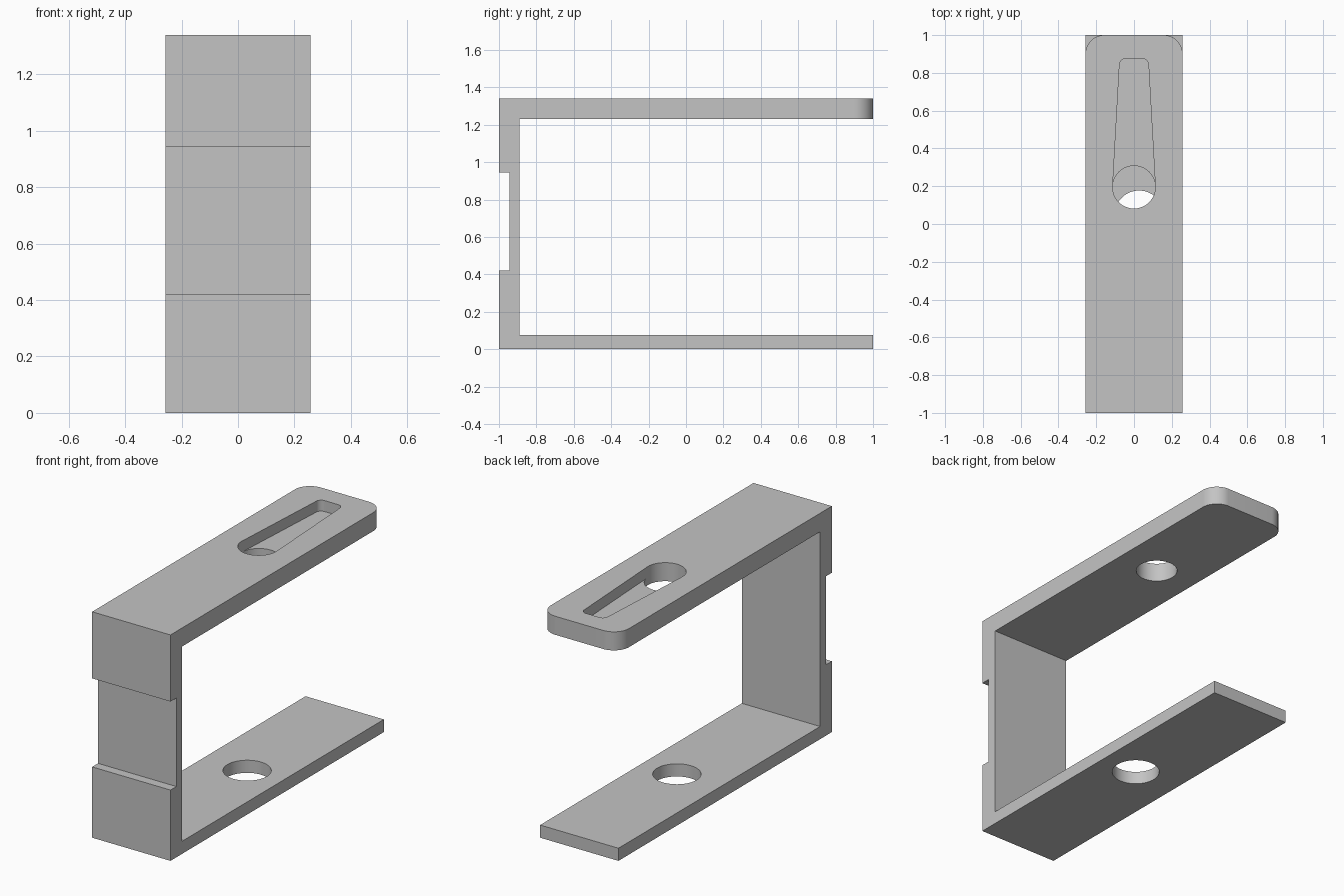
import bpy, bmesh, math
from mathutils import Vector

cube = bpy.data.objects.get("Cube")
if cube:
    bpy.data.objects.remove(cube, do_unlink=True)

HALF_WIDTH = 0.257
HEIGHT = 1.34

grey = bpy.data.materials.new("plain grey")
grey.use_nodes = True
colour = (0.55, 0.55, 0.55, 1)
grey.diffuse_color = colour
grey.node_tree.nodes["Principled BSDF"].inputs["Base Color"].default_value = colour


def prism(name, outline, offset, round_edge=None, radius=0.0):
    """Extrude a closed outline by offset; optionally round the edges picked by round_edge."""
    bm = bmesh.new()
    face = bm.faces.new([bm.verts.new(p) for p in outline])
    swept = bmesh.ops.extrude_face_region(bm, geom=[face])["geom"]
    bmesh.ops.translate(bm, vec=offset,
                        verts=[g for g in swept if isinstance(g, bmesh.types.BMVert)])
    bmesh.ops.recalc_face_normals(bm, faces=bm.faces)
    if round_edge:
        picked = [e for e in bm.edges if round_edge(e)]
        bmesh.ops.bevel(bm, geom=picked, offset=radius, segments=20,
                        profile=0.5, affect='EDGES')
    mesh = bpy.data.meshes.new(name)
    bm.to_mesh(mesh)
    bm.free()
    mesh.materials.append(grey)
    obj = bpy.data.objects.new(name, mesh)
    bpy.context.collection.objects.link(obj)
    return obj


def disc(x, y, z, r, count=96):
    turn = 2 * math.pi / count
    return [(x + r * math.cos(i * turn), y + r * math.sin(i * turn), z) for i in range(count)]


def vertical_edge(edge, y_min, z_min):
    a, b = (v.co for v in edge.verts)
    return (a.xy - b.xy).length < 1e-4 and min(a.y, b.y) > y_min and min(a.z, b.z) > z_min


# Clip body: side profile with two arms and a notched spine
profile = [(-1, 0), (1, 0), (1, 0.075), (-0.89, 0.075), (-0.89, 1.23), (1, 1.23),
           (1, HEIGHT), (-1, HEIGHT), (-1, 0.945), (-0.945, 0.945), (-0.945, 0.42), (-1, 0.42)]
body = prism("bracket_body", [(-HALF_WIDTH, y, z) for y, z in profile],
             Vector((2 * HALF_WIDTH, 0, 0)),
             lambda e: vertical_edge(e, 0.9, 1.0), 0.1)

# Cutters: one hole in each arm and a tapered keyhole pocket in the upper arm
upper_hole = prism("upper_hole_cutter", disc(0, 0.195, 1.1, 0.113), Vector((0, 0, 0.5)))
lower_hole = prism("lower_hole_cutter", disc(0.027, 0.047, -0.2, 0.13), Vector((0, 0, 0.5)))
pocket_outline = [(-0.1127, 0.201), (0.1127, 0.201), (0.075, 0.875), (-0.075, 0.875)]
pocket = prism("pocket_cutter", [(x, y, HEIGHT - 0.065) for x, y in pocket_outline],
               Vector((0, 0, 0.3)),
               lambda e: vertical_edge(e, 0.8, 1.0), 0.03)

bpy.ops.object.select_all(action='DESELECT')
bpy.context.view_layer.objects.active = body
body.select_set(True)
for cutter in (upper_hole, lower_hole, pocket):
    cutter.hide_render = True
    cut = body.modifiers.new(cutter.name, 'BOOLEAN')
    cut.operation = 'DIFFERENCE'
    cut.solver = 'EXACT'
    cut.object = cutter
    bpy.ops.object.modifier_apply(modifier=cut.name)
    bpy.data.objects.remove(cutter, do_unlink=True)

bpy.ops.object.shade_smooth_by_angle(angle=math.radians(30))
